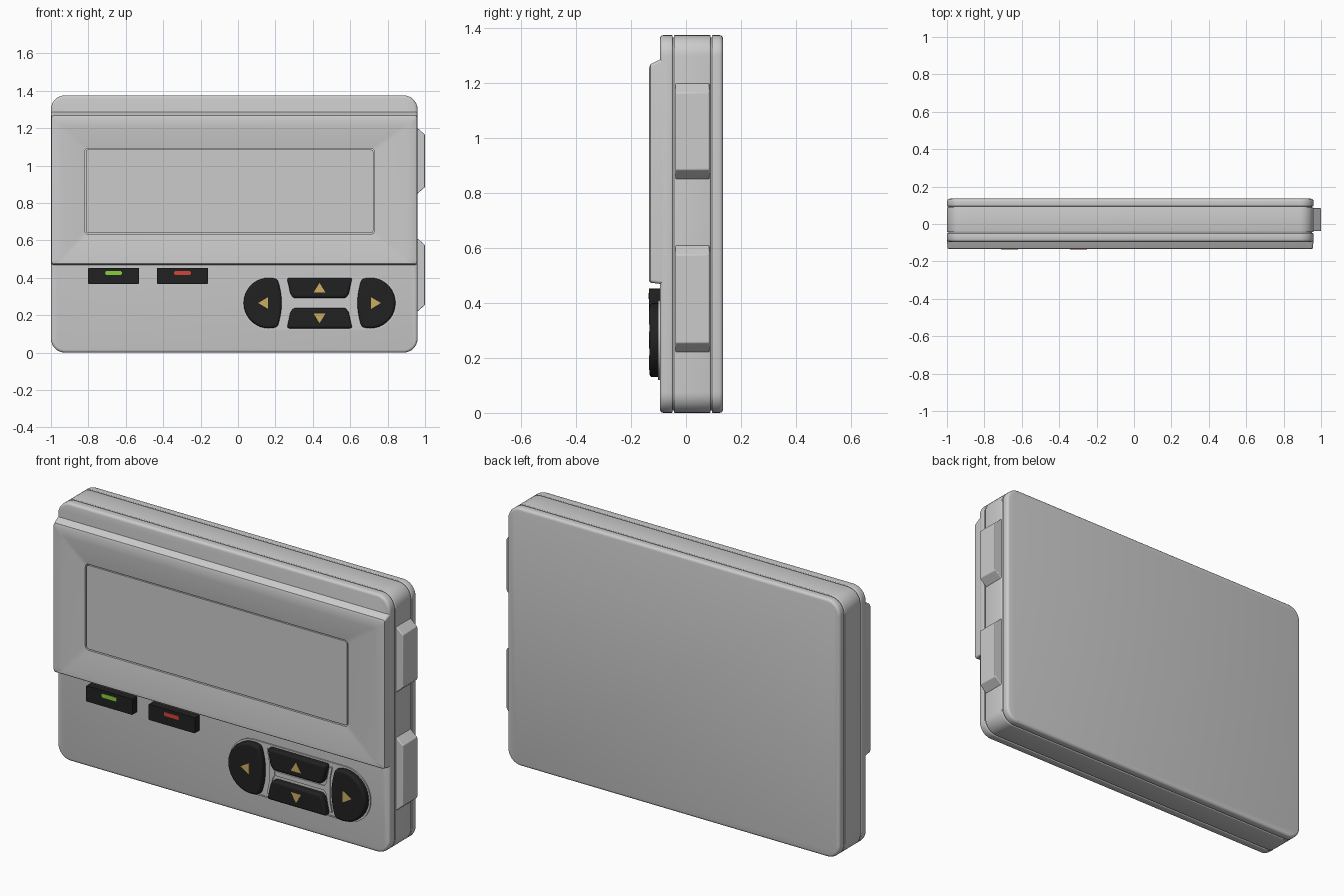
import bpy, bmesh, math
from math import sin, cos, pi, radians

if "Cube" in bpy.data.objects:
    bpy.data.objects.remove(bpy.data.objects["Cube"])

def material(name, rgb):
    m = bpy.data.materials.new(name)
    m.diffuse_color = (*rgb, 1)
    m.use_nodes = True
    m.node_tree.nodes["Principled BSDF"].inputs["Base Color"].default_value = m.diffuse_color
    return m

BLACK = material("black_rubber", (0.015, 0.015, 0.016))
GREEN = material("green_light", (0.25, 0.62, 0.04))
RED = material("red_light", (0.65, 0.06, 0.04))
GOLD = material("gold_print", (0.6, 0.42, 0.12))

def finish(name, bm, mat=None, bevel=0, angle=35):
    bmesh.ops.recalc_face_normals(bm, faces=bm.faces)
    me = bpy.data.meshes.new(name)
    bm.to_mesh(me)
    bm.free()
    ob = bpy.data.objects.new(name, me)
    bpy.context.collection.objects.link(ob)
    if mat:
        me.materials.append(mat)
    if bevel:
        b = ob.modifiers.new("bevel", 'BEVEL')
        b.width, b.segments, b.limit_method = bevel, 3, 'ANGLE'
        b.angle_limit = radians(40)
    bpy.ops.object.select_all(action='DESELECT')
    ob.select_set(True)
    bpy.context.view_layer.objects.active = ob
    bpy.ops.object.shade_smooth_by_angle(angle=radians(angle))
    return ob

def rounded(x0, x1, z0, z1, r, n=8):
    """Rounded rectangle outline in the xz plane."""
    pts = []
    for k, (cx, cz) in enumerate([(x1-r, z1-r), (x0+r, z1-r), (x0+r, z0+r), (x1-r, z0+r)]):
        for i in range(n + 1):
            a = (k + i / n) * pi / 2
            pts.append((cx + r*cos(a), cz + r*sin(a)))
    return pts

def loft(name, rings, caps=True, **kw):
    """Skin a list of (outline, y) rings; closed by caps, or open as a shell."""
    bm = bmesh.new()
    vs = [[bm.verts.new((x, y, z)) for x, z in pts] for pts, y in rings]
    for a, b in zip(vs, vs[1:]):
        for i in range(len(a)):
            j = (i + 1) % len(a)
            bm.faces.new((a[i], a[j], b[j], b[i]))
    if caps:
        bm.faces.new(vs[0])
        bm.faces.new(vs[-1])
    else:
        a, b = vs[-1], vs[0]
        for i in range(len(a)):
            j = (i + 1) % len(a)
            bm.faces.new((a[i], a[j], b[j], b[i]))
    return finish(name, bm, **kw)

def prism(name, pts, y0, y1, **kw):
    return loft(name, [(pts, y0), (pts, y1)], **kw)

def case(inset):
    return rounded(-1 + inset, 0.96 - inset, inset, 1.375 - inset, 0.075 - inset)

def slab(name, y0, y1, front, back):
    """Case layer with softly rounded front and back edges."""
    rings = [(case(front*(1 - sin(t))), y0 + front*(1 - cos(t))) for t in (0, pi/6, pi/3, pi/2)]
    rings += [(case(back*(1 - cos(t))), y1 - back*(1 - sin(t))) for t in (0, pi/6, pi/3, pi/2)]
    return loft(name, rings)

# Case layers with seams between them
slab("front_cover", -0.095, -0.049, 0.014, 0.004)
slab("middle_band", -0.044, 0.089, 0.004, 0.004)
slab("back_cover", 0.094, 0.135, 0.004, 0.014)
prism("seam_core", case(0.008), -0.07, 0.11)

# Raised display bezel, sloping in to the screen
loft("display_bezel", [
    (rounded(-0.999, 0.959, 0.468, 1.29, 0.012), -0.085),
    (rounded(-0.999, 0.959, 0.470, 1.285, 0.012), -0.098),
    (rounded(-0.996, 0.956, 0.474, 1.268, 0.012), -0.130),
    (rounded(-0.988, 0.948, 0.480, 1.255, 0.012), -0.134),
    (rounded(-0.94, 0.90, 0.50, 1.21, 0.012), -0.134),
    (rounded(-0.82, 0.73, 0.633, 1.092, 0.02), -0.116),
    (rounded(-0.82, 0.73, 0.633, 1.092, 0.02), -0.085)], caps=False, angle=30)
prism("screen", rounded(-0.814, 0.724, 0.639, 1.086, 0.016), -0.115, -0.085)

# Side clips on the right
for tag, z0, z1 in (("upper", 0.85, 1.20), ("lower", 0.22, 0.61)):
    prism(tag + "_side_clip", [(0.94, z0), (0.96, z0), (1.0, z0 + 0.035),
                               (1.0, z1 - 0.035), (0.96, z1), (0.94, z1)],
          -0.038, 0.085, bevel=0.004)

# Indicator buttons with coloured lights
for tag, cx, mat in (("green", -0.665, GREEN), ("red", -0.297, RED)):
    prism(tag + "_indicator", rounded(cx - 0.137, cx + 0.137, 0.368, 0.452, 0.004, 2),
          -0.134, -0.09, mat=BLACK)
    prism(tag + "_light", rounded(cx - 0.045, cx + 0.045, 0.415, 0.436, 0.009, 4),
          -0.1365, -0.12, mat=mat)

# Key pad: tray, rim and four keys mirrored about the pad centre
CX, CZ = 0.436, 0.265
def stadium(grow):
    return rounded(0.03 - grow, 0.842 + grow, 0.13 - grow, 0.40 + grow, 0.135 + grow, 14)
prism("keypad_tray", stadium(0.006), -0.099, -0.08)
loft("keypad_rim", [(stadium(0.010), -0.09), (stadium(0.010), -0.102),
                    (stadium(0.003), -0.102), (stadium(0.003), -0.09)], caps=False)

side = [(-0.271 + 0.135*cos(radians(a)), 0.135*sin(radians(a))) for a in range(70, 291, 10)]
edge_x, edge_z = side[0]
side += [(edge_x + 0.022*(1 - t*t), t*edge_z) for t in (-0.75, -0.5, -0.25, 0, 0.25, 0.5, 0.75)]
top = [(-0.175, 0.135), (-0.168, 0.105), (-0.156, 0.05), (-0.14, 0.027)]
top += [(-x, z) for x, z in reversed(top)]
side_arrow = [(-0.328, 0), (-0.276, 0.031), (-0.276, -0.031)]
top_arrow = [(0, 0.108), (-0.031, 0.057), (0.031, 0.057)]
web = [(-0.192, 0.12), (-0.176, 0.12), (-0.158, 0.03), (-0.145, 0.009), (-0.145, -0.009),
       (-0.158, -0.03), (-0.176, -0.12), (-0.192, -0.12), (-0.180, -0.06), (-0.180, 0.06)]

for tag, key, arrow, sx, sz in (("left", side, side_arrow, 1, 1), ("right", side, side_arrow, -1, 1),
                                ("up", top, top_arrow, 1, 1), ("down", top, top_arrow, 1, -1)):
    place = lambda pts: [(CX + sx*x, CZ + sz*z) for x, z in pts]
    prism(tag + "_key", place(key), -0.133, -0.09, mat=BLACK, bevel=0.012)
    prism(tag + "_arrow", place(arrow), -0.1345, -0.125, mat=GOLD)
    if key is side:
        prism(tag + "_key_divider", place(web), -0.106, -0.09)
prism("middle_key_divider", rounded(CX - 0.15, CX + 0.15, CZ - 0.012, CZ + 0.012, 0.003, 2),
      -0.1055, -0.09)
